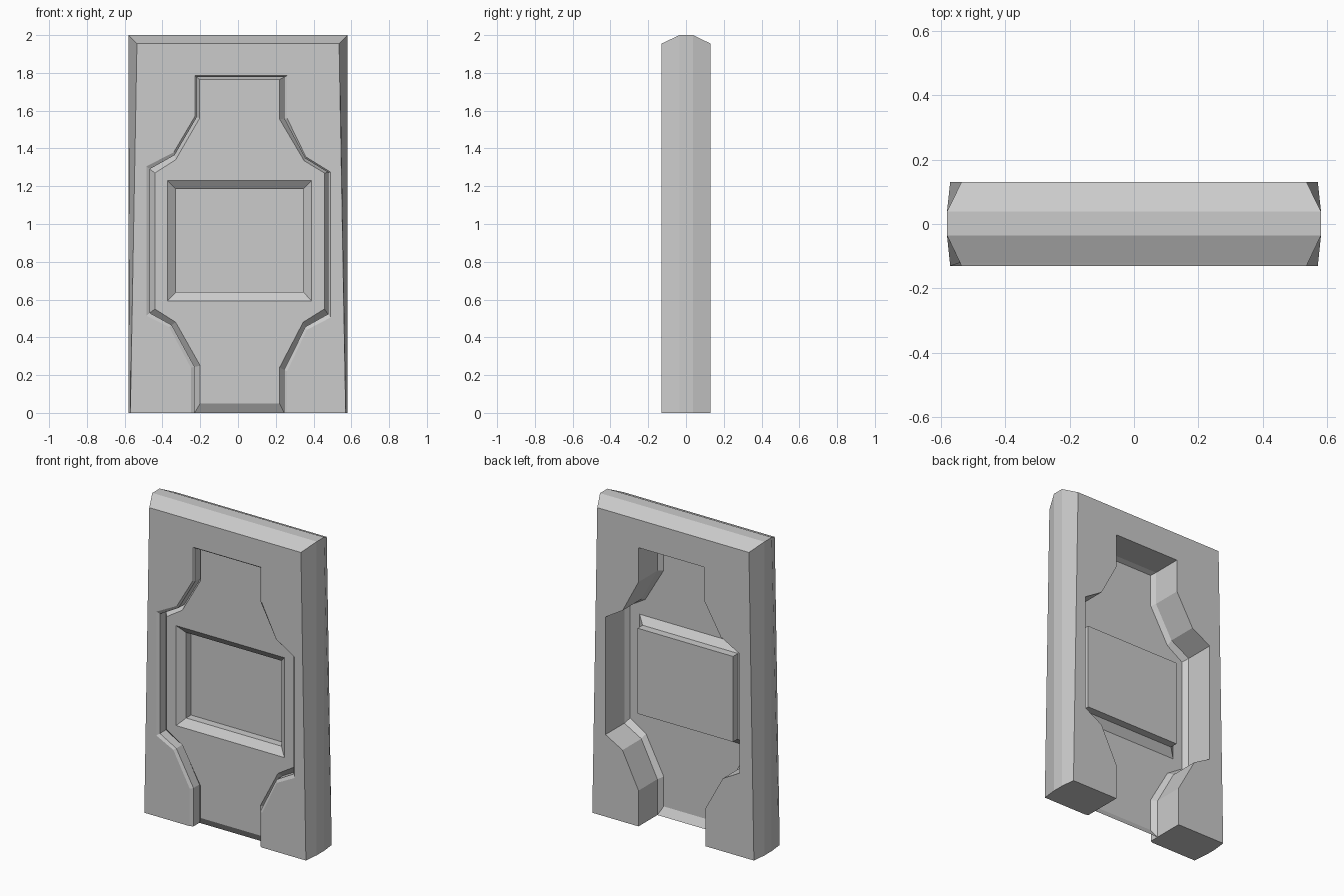
import bpy, bmesh

if "Cube" in bpy.data.objects:
    bpy.data.objects.remove(bpy.data.objects["Cube"])

# Opening outline at the frame front, from bottom right over the top to bottom left
OPENING = [(.26, 0), (.26, .22), (.365, .44), (.49, .505), (.49, 1.275), (.36, 1.355),
           (.26, 1.56), (.26, 1.785), (-.228, 1.785), (-.228, 1.57), (-.34, 1.38),
           (-.485, 1.305), (-.485, .515), (-.365, .455), (-.25, .24), (-.25, 0)]
# Raised door face outline, same order
DOOR = [(.22, .05), (.22, .24), (.345, .48), (.457, .55), (.457, 1.27), (.35, 1.335),
        (.22, 1.555), (.22, 1.765), (-.203, 1.765), (-.203, 1.56), (-.33, 1.34),
        (-.44, 1.27), (-.44, .55), (-.33, .48), (-.2, .25), (-.2, .05)]
# Wall of the opening lies between the two
WALL = [(a[0] + .4 * (c[0] - a[0]), a[1] and a[1] + .4 * (c[1] - a[1]))
        for a, c in zip(OPENING, DOOR)]


def ring(bm, pts, y):
    return [bm.verts.new((x, y, z)) for x, z in pts]


def bridge(bm, r1, r2):
    n = len(r1)
    for i in range(n):
        j = (i + 1) % n
        bm.faces.new((r1[i], r1[j], r2[j], r2[i]))


def finish(bm, name):
    bmesh.ops.recalc_face_normals(bm, faces=bm.faces)
    me = bpy.data.meshes.new(name)
    bm.to_mesh(me)
    bm.free()
    ob = bpy.data.objects.new(name, me)
    bpy.context.collection.objects.link(ob)
    return ob


def outer(t):
    # t = 0 at the front/back faces, 1 at the widest band
    b, w, h = .57 + .01 * t, .535 + .045 * t, 1.955 + .045 * t
    return [(-b, 0), (-w, h), (w, h), (b, 0)]


# Door frame: U-shaped solid with chamfered outside and lipped opening
bm = bmesh.new()
stations = [(-.13, 0, OPENING), (-.12, .1, WALL), (-.035, 1, WALL),
            (.038, 1, WALL), (.13, 0, WALL)]
rings = [ring(bm, outer(t) + hole, y) for y, t, hole in stations]
for r1, r2 in zip(rings, rings[1:]):
    bridge(bm, r1, r2)
bm.faces.new(rings[0])
bm.faces.new(rings[-1])
finish(bm, "door_frame")


def rect(x0, x1, z0, z1):
    return [(x1, z0), (x1, z1), (x0, z1), (x0, z0)]


# Door leaf: thin sheet with bevelled rim and sunken rectangular panel
bm = bmesh.new()
rim = ring(bm, WALL, -.06)
face = ring(bm, DOOR, -.09)
bridge(bm, rim, face)
p0 = ring(bm, rect(-.373, .39, .593, 1.23), -.09)
p1 = ring(bm, rect(-.328, .345, .64, 1.185), -.055)
p2 = ring(bm, rect(-.328, .345, .64, 1.185), -.005)
bridge(bm, p0, p1)
bridge(bm, p1, p2)
bm.faces.new(p2)
edges = [bm.edges.get((r[i - 1], r[i])) for r in (face, p0) for i in range(len(r))]
bmesh.ops.triangle_fill(bm, use_beauty=True, use_dissolve=False, edges=edges)
leaf = finish(bm, "door_leaf")
# Front of the sheet faces -y
if sum(p.normal.y * p.area for p in leaf.data.polygons) > 0:
    leaf.data.flip_normals()
